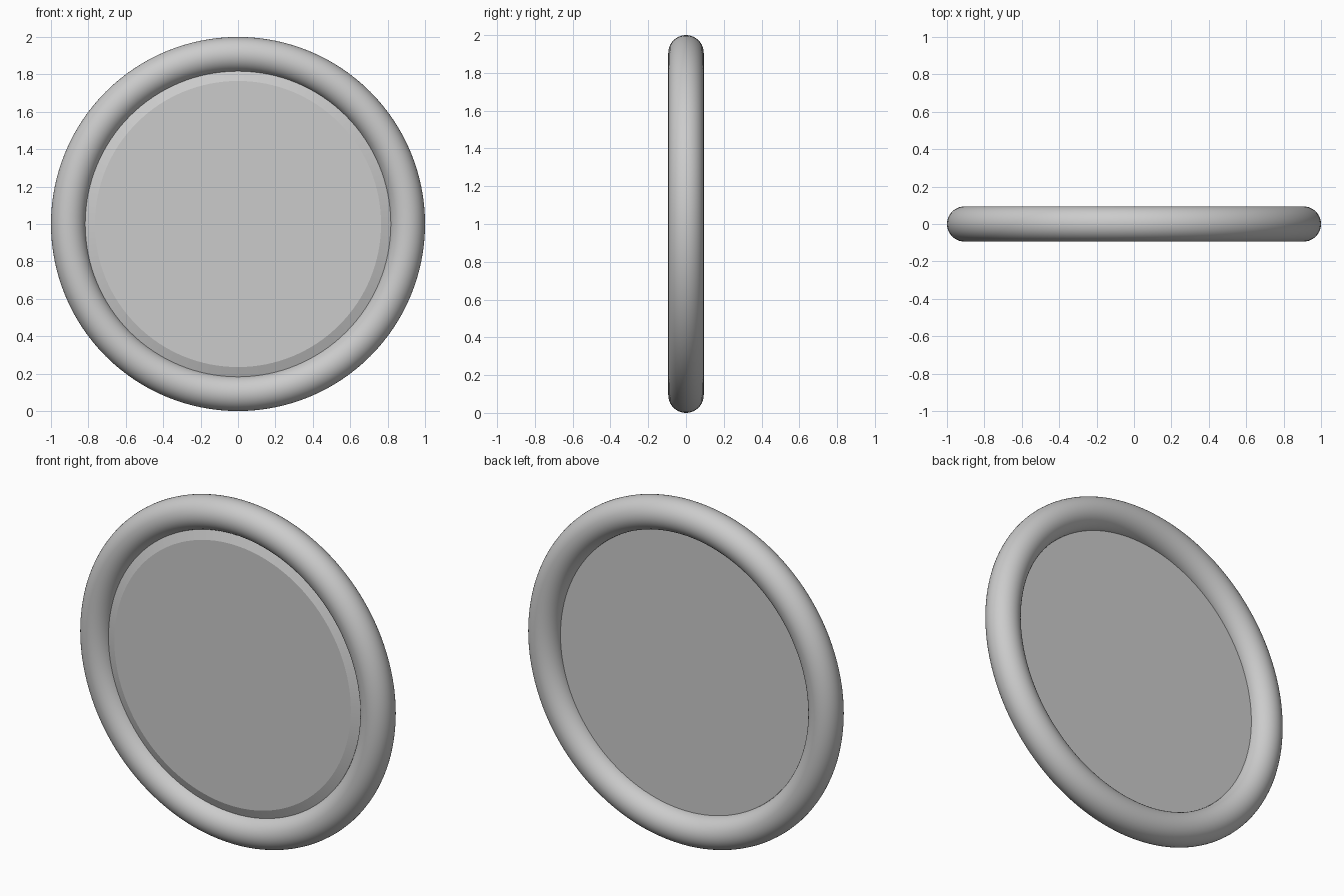
import bpy, bmesh, math

if "Cube" in bpy.data.objects:
    bpy.data.objects.remove(bpy.data.objects["Cube"])

CENTRE_Z = 1.0
SEGMENTS = 128


def lathe(name, profile, closed):
    """Spin an (r, y) profile about the y axis; an r of 0 becomes a pole."""
    bm = bmesh.new()
    rings = []
    for r, y in profile:
        if r == 0:
            rings.append([bm.verts.new((0, y, 0))] * SEGMENTS)
        else:
            angles = [2 * math.pi * i / SEGMENTS for i in range(SEGMENTS)]
            rings.append([bm.verts.new((r * math.cos(a), y, r * math.sin(a))) for a in angles])
    pairs = list(zip(rings, rings[1:]))
    if closed:
        pairs.append((rings[-1], rings[0]))
    for a, b in pairs:
        for i in range(SEGMENTS):
            j = (i + 1) % SEGMENTS
            bm.faces.new(list(dict.fromkeys((a[i], a[j], b[j], b[i]))))
    bmesh.ops.recalc_face_normals(bm, faces=bm.faces)
    mesh = bpy.data.meshes.new(name)
    bm.to_mesh(mesh)
    bm.free()
    obj = bpy.data.objects.new(name, mesh)
    obj.location.z = CENTRE_Z
    bpy.context.collection.objects.link(obj)
    bpy.ops.object.select_all(action='DESELECT')
    obj.select_set(True)
    bpy.context.view_layer.objects.active = obj
    bpy.ops.object.shade_smooth_by_angle(angle=math.radians(15))
    return obj


# Round tubular frame
TUBE = 0.094
steps = [2 * math.pi * i / 40 for i in range(40)]
lathe("round_frame", [(1 - TUBE + TUBE * math.cos(a), TUBE * math.sin(a)) for a in steps], True)

# Mirror disc: bevelled front, flat back, rim hidden inside the frame
lathe("mirror_disc", [(0, -0.05), (0.765, -0.05), (0.83, -0.025), (0.83, 0), (0, 0)], False)
